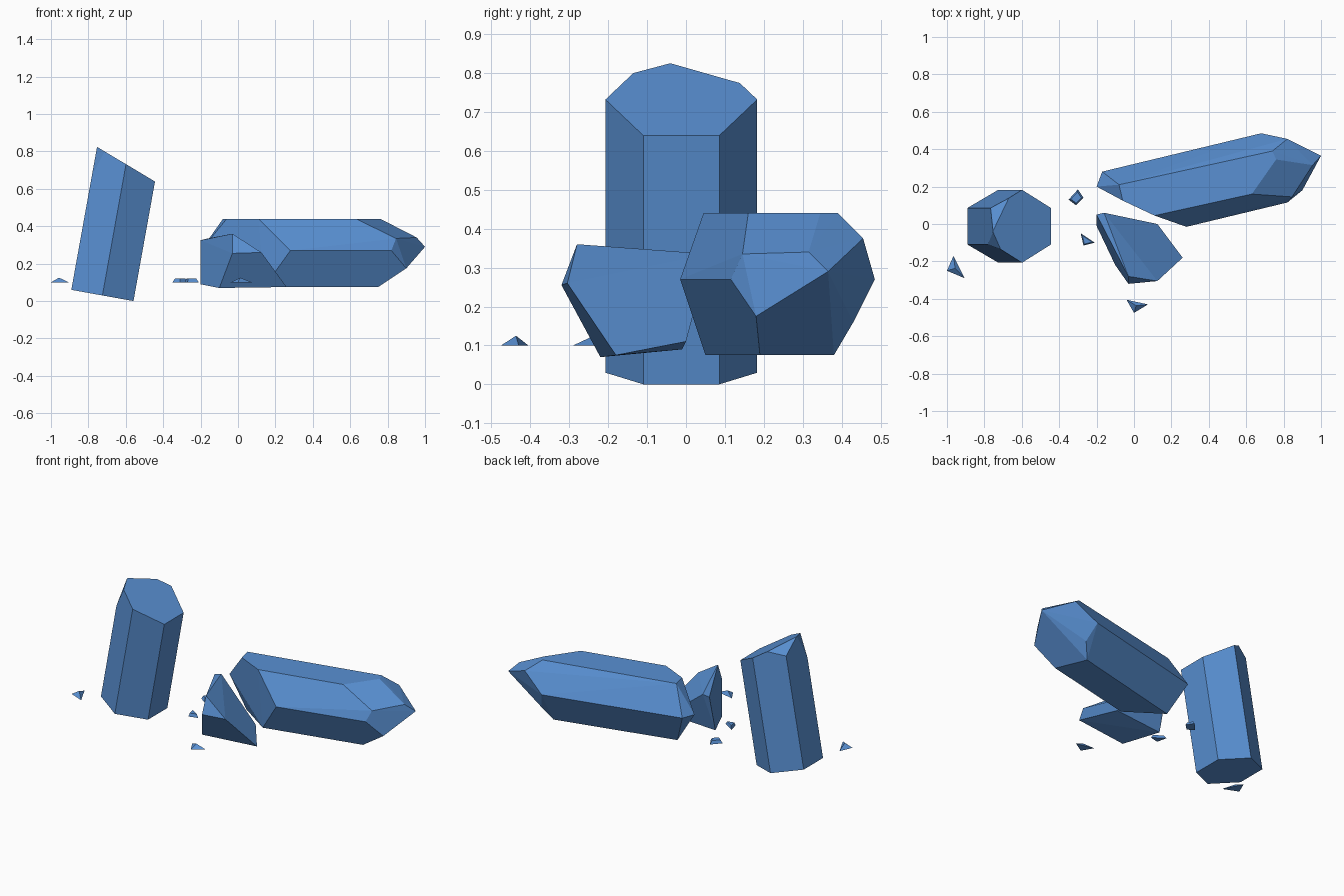
import bpy, bmesh, math
from mathutils import Matrix, Vector

default = bpy.data.objects.get("Cube")
if default:
    bpy.data.objects.remove(default, do_unlink=True)

# Single crystal colour
blue = bpy.data.materials.new("crystal_blue")
colour = (0.10, 0.28, 0.65, 1)
blue.diffuse_color = colour
blue.use_nodes = True
for node in blue.node_tree.nodes:
    if node.type == 'BSDF_PRINCIPLED':
        node.inputs["Base Color"].default_value = colour


def finish(name, bm):
    """Merge coplanar facets and turn the bmesh into a flat shaded object."""
    bmesh.ops.dissolve_limit(bm, angle_limit=math.radians(2),
                             verts=bm.verts[:], edges=bm.edges[:])
    bmesh.ops.recalc_face_normals(bm, faces=bm.faces[:])
    mesh = bpy.data.meshes.new(name)
    bm.to_mesh(mesh)
    bm.free()
    mesh.materials.append(blue)
    obj = bpy.data.objects.new(name, mesh)
    bpy.context.scene.collection.objects.link(obj)
    return obj


def hull(name, points):
    """Convex gem spanned by its corner points."""
    bm = bmesh.new()
    for p in points:
        bm.verts.new(p)
    result = bmesh.ops.convex_hull(bm, input=bm.verts[:])
    loose = [v for v in result["geom_interior"] if isinstance(v, bmesh.types.BMVert)]
    if loose:
        bmesh.ops.delete(bm, geom=loose, context='VERTS')
    return finish(name, bm)


def slice_off(bm, inside, a, b, c):
    """Cut the solid by the plane through three points, keeping the inside."""
    a, b, c = Vector(a), Vector(b), Vector(c)
    normal = (b - a).cross(c - a).normalized()
    if normal.dot(inside - a) > 0:
        normal.negate()
    cut = bmesh.ops.bisect_plane(bm, geom=bm.verts[:] + bm.edges[:] + bm.faces[:],
                                 plane_co=a, plane_no=normal, clear_outer=True)
    rim = [e for e in cut["geom_cut"] if isinstance(e, bmesh.types.BMEdge)]
    bmesh.ops.holes_fill(bm, edges=rim, sides=0)


def shard(name, base, height, taper):
    """Small chip: a flat base narrowing to a point or a smaller top."""
    floor = 0.1
    mid = sum((Vector(p) for p in base), Vector((0, 0))) / len(base)
    points = [(x, y, floor) for x, y in base]
    if taper:
        tops = [mid + (Vector(p) - mid) * taper for p in base]
    else:
        tops = [mid]
    points += [(t.x, t.y, floor + height) for t in tops]
    return hull(name, points)


# Standing crystal: leaning hexagonal prism with a slanted, chipped top
foot = Vector((-0.725, -0.012, 0.03))
bm = bmesh.new()
bmesh.ops.create_cone(bm, cap_ends=True, segments=6, radius1=0.195, radius2=0.195,
                      depth=1, matrix=Matrix.Translation((0, 0, 0.5)))
lean = Matrix.Translation(foot) @ Matrix.Rotation(math.radians(10.2), 4, 'Y')
bmesh.ops.transform(bm, matrix=lean, verts=bm.verts[:])
peak = (-0.755, -0.04, 0.825)
slice_off(bm, foot, (-0.44, -0.11, 0.637), (-0.44, 0.09, 0.637), peak)
slice_off(bm, foot, peak, (-0.67, 0.14, 0.773), (-0.765, 0.09, 0.75))
slice_off(bm, foot, peak, (-0.71, -0.14, 0.8), (-0.785, -0.11, 0.66))
finish("standing_crystal", bm)

# Lying crystal: long hexagonal body, blunt end on one side, faceted tip on the other
top, middle, bottom = 0.44, 0.27, 0.075
blunt_end = [
    (0.11, 0.045, top), (-0.06, 0.125, top), (-0.08, 0.21, top),
    (0.28, -0.015, middle), (-0.17, 0.28, middle), (-0.2, 0.2, middle),
    (0.14, 0.05, bottom), (-0.08, 0.2, bottom),
]
pointed_end = [
    (0.63, 0.16, top), (0.76, 0.345, top), (0.74, 0.39, top),
    (0.845, 0.145, 0.335), (0.955, 0.315, 0.34), (0.82, 0.455, 0.375),
    (0.82, 0.115, middle), (0.68, 0.485, middle), (1, 0.365, 0.29),
    (0.9, 0.18, 0.175), (0.72, 0.43, 0.16),
    (0.75, 0.19, bottom), (0.67, 0.38, bottom),
]
hull("lying_crystal", blunt_end + pointed_end)

# Broken chunk lying between the two crystals
hull("broken_chunk", [
    (-0.03, -0.28, 0.36), (-0.03, -0.32, 0.255), (0.125, -0.305, 0.26),
    (0.26, -0.18, 0.075), (0.125, 0, 0.11), (-0.16, 0.06, 0.335),
    (-0.2, 0.05, 0.325), (-0.1, -0.22, 0.07), (-0.2, -0.01, 0.09),
])

# Loose chips
shard("outer_chip", [(-1, -0.25), (-0.965, -0.17), (-0.905, -0.29)], 0.025, 0)
shard("front_chip", [(-0.04, -0.405), (0.075, -0.43), (0, -0.475)], 0.025, 0)
shard("middle_chip", [(-0.285, -0.05), (-0.21, -0.1), (-0.27, -0.115)], 0.02, 0.7)
shard("back_chip", [(-0.35, 0.13), (-0.3, 0.185), (-0.27, 0.14), (-0.31, 0.1)], 0.02, 0.7)
